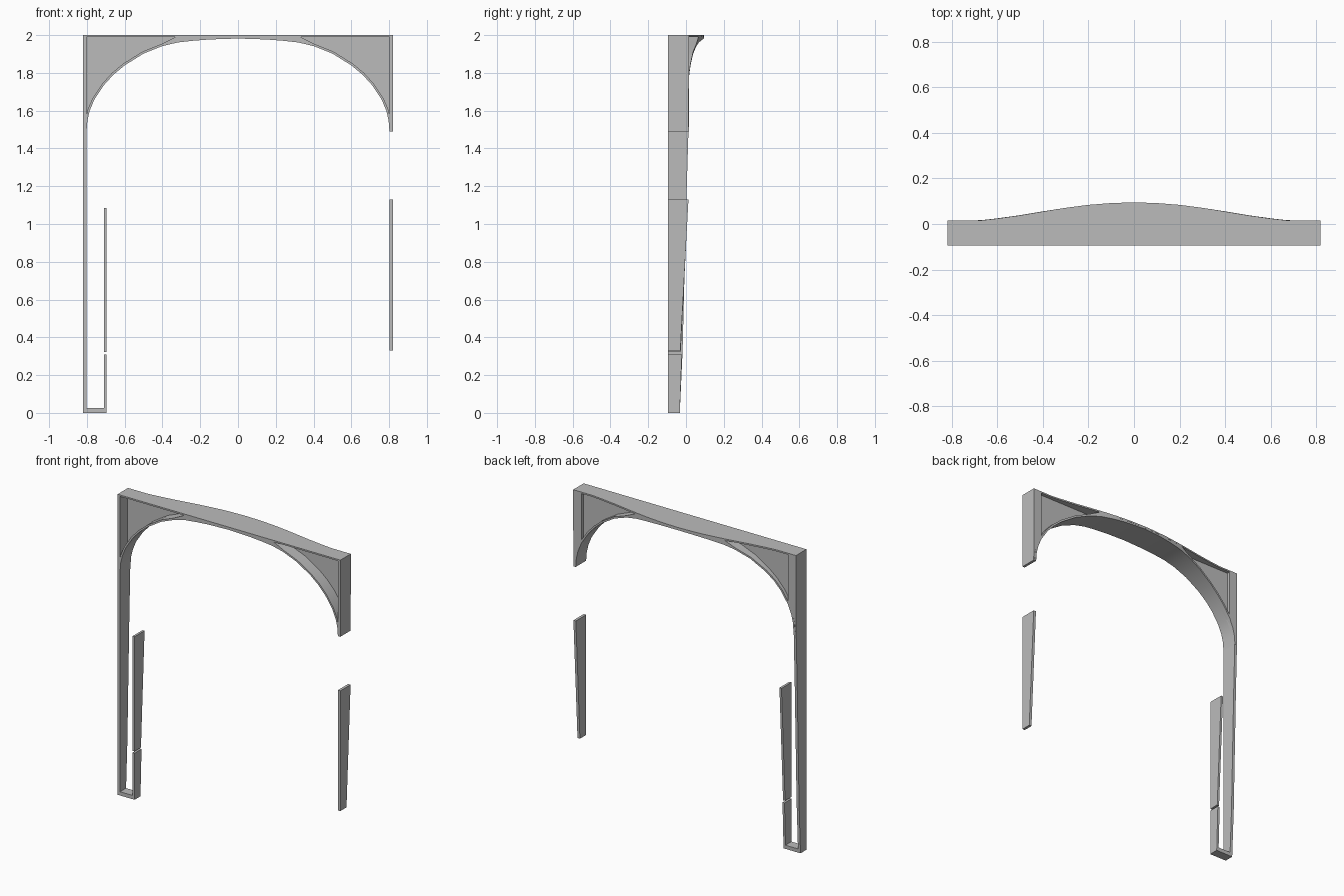
import bpy, bmesh, math

cube = bpy.data.objects.get("Cube")
if cube:
    bpy.data.objects.remove(cube)

grey = bpy.data.materials.new("plain_grey")
grey.use_nodes = True
grey.diffuse_color = (0.5, 0.5, 0.5, 1)
grey.node_tree.nodes["Principled BSDF"].inputs["Base Color"].default_value = (0.5, 0.5, 0.5, 1)

FRONT = -0.095
HALF = 0.82
TOP = 2.0


def loft(name, rings):
    """Capped skin through a series of four-cornered rings."""
    bm = bmesh.new()
    loops = [[bm.verts.new(p) for p in ring] for ring in rings]
    for a, b in zip(loops, loops[1:]):
        for i in range(4):
            j = (i + 1) % 4
            bm.faces.new((a[i], a[j], b[j], b[i]))
    bm.faces.new(loops[0][::-1])
    bm.faces.new(loops[-1])
    bmesh.ops.recalc_face_normals(bm, faces=bm.faces)
    mesh = bpy.data.meshes.new(name)
    bm.to_mesh(mesh)
    bm.free()
    mesh.materials.append(grey)
    obj = bpy.data.objects.new(name, mesh)
    bpy.context.collection.objects.link(obj)
    bpy.ops.object.select_all(action='DESELECT')
    obj.select_set(True)
    bpy.context.view_layer.objects.active = obj
    bpy.ops.object.shade_smooth_by_angle(angle=math.radians(25))
    return obj


def wall(name, x0, x1, profile):
    """Upright strip whose back edge follows (height, depth) points."""
    loft(name, [[(x0, FRONT, z), (x1, FRONT, z), (x1, y, z), (x0, y, z)]
                for z, y in profile])


def interp(points, x):
    for (xa, ya), (xb, yb) in zip(points, points[1:]):
        if x <= xb:
            return ya + (yb - ya) * (x - xa) / (xb - xa)
    return points[-1][1]


BACK = [(0, .095), (.1, .092), (.2, .084), (.3, .071), (.4, .055),
        (.5, .038), (.6, .024), (.68, .015), (HALF, .015)]
ARCH = [(0, 1.982), (.15, 1.977), (.24, 1.970), (.32, 1.961), (.4, 1.942),
        (.5, 1.902), (.6, 1.84), (.66, 1.79), (.71, 1.735), (.76, 1.66),
        (.785, 1.60), (.797, 1.55), (.802, 1.49)]


def back(x):
    return interp(BACK, abs(x))


def mirrored(points):
    return [(-x, v) for x, v in points[:0:-1]] + points


# Top plate with the bowed rear edge
loft("top_plate", [[(x, FRONT, TOP - .01), (x, y, TOP - .01), (x, y, TOP), (x, FRONT, TOP)]
                   for x, y in mirrored(BACK)])

# Arch shell, thickened outward and merging with the top in the middle
path = mirrored(ARCH)
rings = []
for i, (x, z) in enumerate(path):
    (xa, za), (xb, zb) = path[max(i - 1, 0)], path[min(i + 1, len(path) - 1)]
    length = math.hypot(xb - xa, zb - za)
    ox = x - (zb - za) / length * .012
    oz = z + (xb - xa) / length * .012
    if abs(x) <= .32:
        ox, oz = x, TOP - .005
    y = back(x)
    rings.append([(x, FRONT, z), (x, y, z), (ox, y, oz), (ox, FRONT, oz)])
loft("arch", rings)

# Recessed corner panels and the upright borders beside them
for s, side in ((1, "left"), (-1, "right")):
    def sheet(name, lo, hi, y0, y1):
        loft(side + name, [[(s * x, y0, z), (s * x, y1, z), (s * x, y1, TOP - .005),
                            (s * x, y0, TOP - .005)]
                           for x, z in ARCH if lo <= x <= hi])
    sheet("_corner_panel", .32, .76, -.015, -.008)
    sheet("_panel_border", .76, .81, -.015, .015)

# Full-height post on one side, short upper post on the other
wall("right_post", -HALF, -.802,
     [(0, -.033), (.33, -.018), (1.13, .002), (1.49, .013), (1.78, .015), (TOP, .015)])
wall("left_upper_post", .802, HALF, [(1.49, .013), (1.78, .015), (TOP, .015)])
wall("left_lower_post", .802, HALF, [(.33, -.03), (1.13, .013)])

# Base and inner strips of the full-height side
wall("right_base", -HALF, -.695, [(0, -.033), (.025, -.032)])
wall("inner_strip_lower", -.71, -.695, [(0, -.033), (.31, -.022)])
wall("inner_strip_upper", -.71, -.695, [(.322, -.028), (1.085, .01)])
